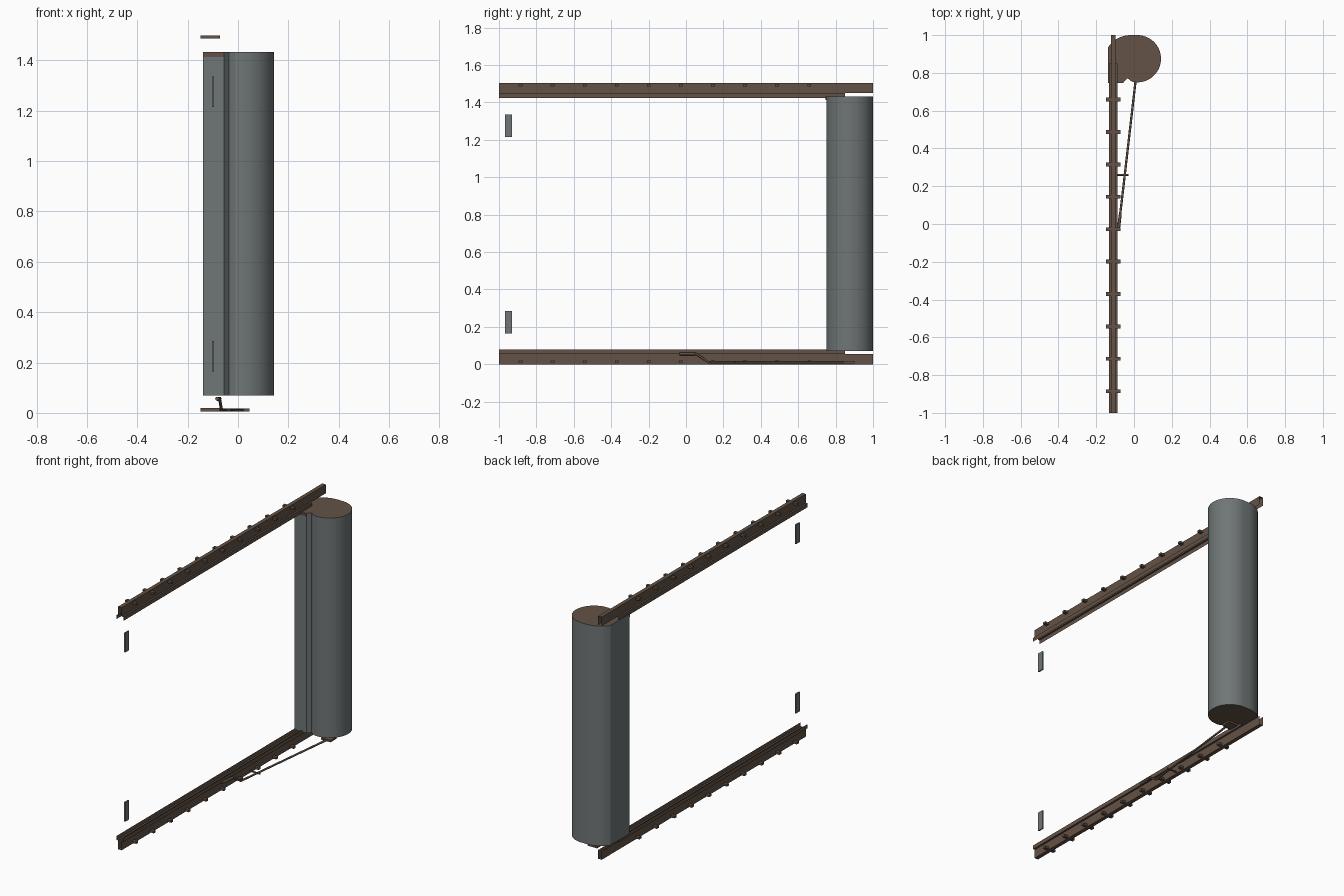
import bpy, bmesh, math
from mathutils import Vector

cube = bpy.data.objects.get("Cube")
if cube:
    bpy.data.objects.remove(cube, do_unlink=True)


def material(name, color):
    m = bpy.data.materials.new(name)
    m.use_nodes = True
    m.diffuse_color = (*color, 1)
    m.node_tree.nodes["Principled BSDF"].inputs["Base Color"].default_value = (*color, 1)
    return m


brown = material("brown metal", (0.125, 0.085, 0.062))
grey = material("grey paint", (0.16, 0.18, 0.18))


def finish(name, bm, *mats):
    bmesh.ops.recalc_face_normals(bm, faces=bm.faces)
    mesh = bpy.data.meshes.new(name)
    bm.to_mesh(mesh)
    bm.free()
    obj = bpy.data.objects.new(name, mesh)
    bpy.context.collection.objects.link(obj)
    for m in mats:
        mesh.materials.append(m)
    return obj


def box(name, lo, hi, mat):
    bm = bmesh.new()
    bmesh.ops.create_cube(bm, size=1)
    lo, hi = Vector(lo), Vector(hi)
    for v in bm.verts:
        v.co = (lo + hi) / 2 + v.co * (hi - lo)
    return finish(name, bm, mat)


def sheet(name, profile, y0, y1):
    """Open-ended sheet metal: an x-z profile drawn along y."""
    bm = bmesh.new()
    rows = [[bm.verts.new((x, y, z)) for x, z in profile] for y in (y0, y1)]
    for i in range(len(profile) - 1):
        bm.faces.new((rows[0][i], rows[0][i + 1], rows[1][i + 1], rows[1][i]))
    return finish(name, bm, brown)


def rod(name, points, radius):
    curve = bpy.data.curves.new(name, "CURVE")
    curve.dimensions = "3D"
    curve.bevel_depth = radius
    curve.bevel_resolution = 2
    curve.use_fill_caps = True
    spline = curve.splines.new("POLY")
    spline.points.add(len(points) - 1)
    for p, co in zip(spline.points, points):
        p.co = (*co, 1)
    obj = bpy.data.objects.new(name, curve)
    bpy.context.collection.objects.link(obj)
    curve.materials.append(brown)
    return obj


# Rails: a narrow web with a wider guide channel facing the opening
CX, TOP = -0.11, 1.505
half = [(0.023, 0.08), (0.023, 0.055), (0.012, 0.055), (0.012, 0.0)]
channel = [(-x, z) for x, z in half] + half[::-1]
web = [(-x, z) for x, z in half[2:]] + half[:1:-1]
for side in ("bottom", "top"):
    def place(z):
        return z if side == "bottom" else TOP - z
    for part, prof, y0, y1 in (("rail", channel, -1, 0.85), ("rail_end", web, 0.85, 1)):
        sheet(f"{side}_{part}", [(CX + x, place(z)) for x, z in prof], y0, y1)
    # Cross pins through the web
    for i in range(10):
        y = -0.885 + i * 0.1715
        za, zb = sorted((place(0.006), place(0.019)))
        box(f"{side}_pin_{i + 1}", (-0.148, y - 0.01, za), (-0.072, y + 0.01, zb), brown)

# Drum housing: rounded body with a flat guide side and a shallow notch in front
outline = [(-0.138, 0.75), (-0.055, 0.75), (-0.035, 0.772), (-0.012, 0.754)]
for i in range(41):
    a = math.radians(-100 + 190 * i / 40)
    outline.append((0.018 + 0.125 * math.cos(a), 0.875 + 0.125 * math.sin(a)))
for i in range(13):
    a = math.radians(90 + 60 * i / 12)
    outline.append((-0.018 + 0.138 * math.cos(a), 0.87 + 0.13 * math.sin(a)))
bm = bmesh.new()
base = bm.faces.new([bm.verts.new((x, y, 0.07)) for x, y in outline])
new = bmesh.ops.extrude_face_region(bm, geom=[base], use_keep_orig=True)["geom"]
bmesh.ops.translate(bm, vec=(0, 0, 1.363), verts=[g for g in new if isinstance(g, bmesh.types.BMVert)])
bm.normal_update()
for f in bm.faces:
    f.material_index = 1 if abs(f.normal.z) > 0.5 else 0
housing = finish("drum_housing", bm, grey, brown)
bpy.ops.object.select_all(action="DESELECT")
bpy.context.view_layer.objects.active = housing
housing.select_set(True)
bpy.ops.object.shade_smooth_by_angle(angle=math.radians(20))

# Brown lip at the top of the housing front
box("housing_lip", (-0.137, 0.746, 1.414), (-0.056, 0.75, 1.432), brown)

# Small grey plates at the far end of the opening
for name, z in (("lower_plate", 0.165), ("upper_plate", 1.215)):
    box(name, (-0.104, -0.967, z), (-0.096, -0.93, z + 0.12), grey)

# Operating arm: low bar rising to a short grip beside the rail
rod("arm", [(0.02, 0.86, 0.011), (-0.065, 0.12, 0.011), (-0.073, 0.055, 0.055),
            (-0.083, -0.03, 0.056)], 0.006)
rod("arm_grip", [(-0.073, 0.05, 0.056), (-0.083, -0.035, 0.056)], 0.008)
rod("arm_crossbar", [(-0.1, 0.26, 0.011), (-0.03, 0.26, 0.011)], 0.005)
box("arm_bracket", (-0.02, 0.84, 0.005), (0.046, 0.9, 0.017), brown)
